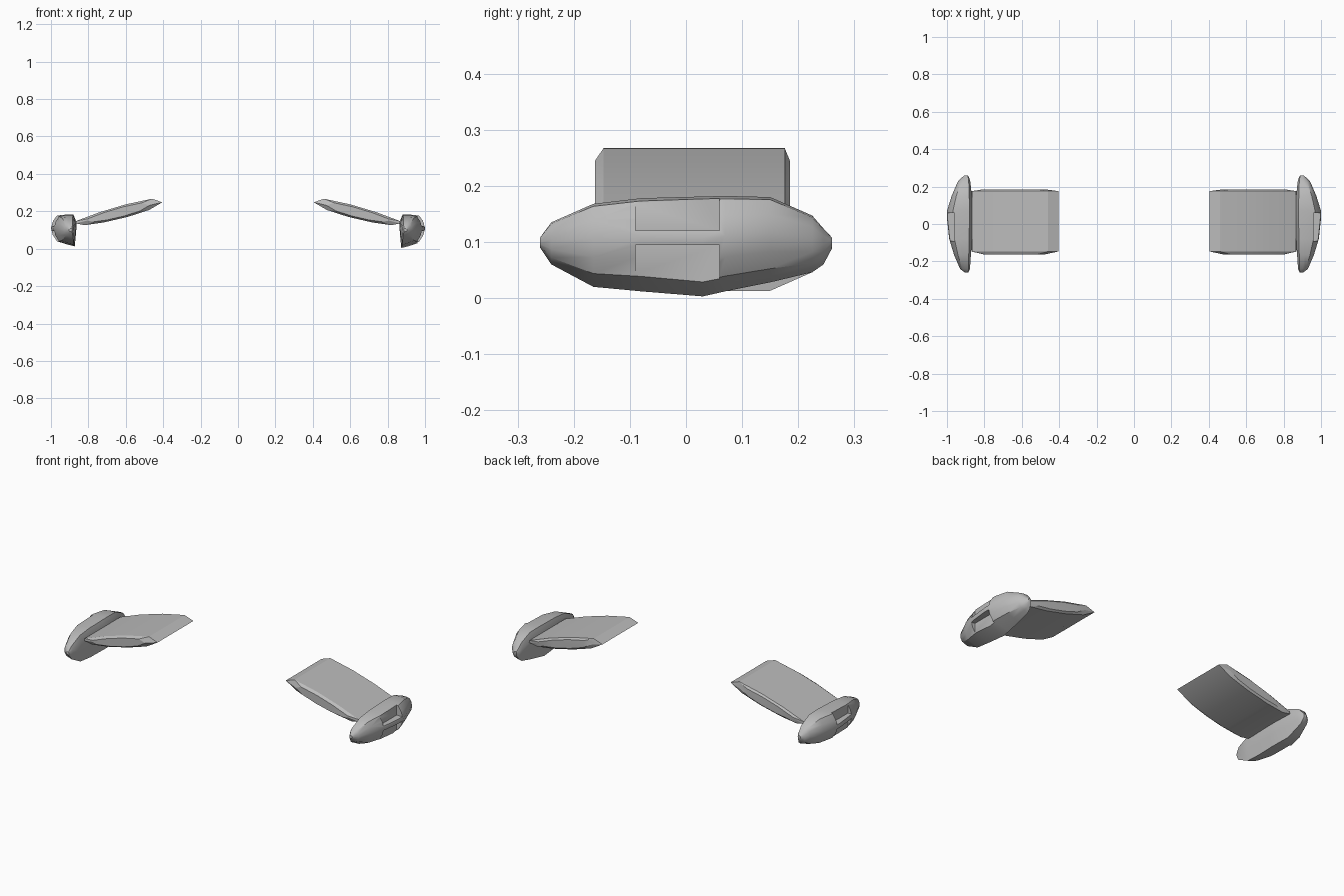
import bpy, bmesh, math

if "Cube" in bpy.data.objects:
    bpy.data.objects.remove(bpy.data.objects["Cube"])

grey = bpy.data.materials.new("hull grey")
grey.use_nodes = True
grey.diffuse_color = (0.5, 0.5, 0.5, 1)
grey.node_tree.nodes["Principled BSDF"].inputs["Base Color"].default_value = (0.5, 0.5, 0.5, 1)


def loft(name, rings):
    """Skin matching rings of points and cap both ends."""
    bm = bmesh.new()
    loops = [[bm.verts.new(p) for p in ring] for ring in rings]
    for a, b in zip(loops, loops[1:]):
        for i in range(len(a)):
            j = (i + 1) % len(a)
            bm.faces.new((a[i], a[j], b[j], b[i]))
    bm.faces.new(loops[0])
    bm.faces.new(loops[-1])
    bmesh.ops.recalc_face_normals(bm, faces=bm.faces)
    mesh = bpy.data.meshes.new(name)
    bm.to_mesh(mesh)
    bm.free()
    mesh.materials.append(grey)
    obj = bpy.data.objects.new(name, mesh)
    bpy.context.collection.objects.link(obj)
    return obj


def activate(obj):
    bpy.ops.object.select_all(action='DESELECT')
    obj.select_set(True)
    bpy.context.view_layer.objects.active = obj


def smooth(obj, degrees):
    activate(obj)
    bpy.ops.object.shade_smooth_by_angle(angle=math.radians(degrees))


def cut_pocket(obj, side, low, high):
    """Cut a flat-floored pocket into the outer flank."""
    bpy.ops.mesh.primitive_cube_add(size=1, location=(side * 1.06, -0.015, (low + high) / 2))
    cutter = bpy.context.object
    cutter.scale = (0.2, 0.15, high - low)
    cutter.data.materials.append(grey)
    cutter.hide_render = True
    activate(obj)
    mod = obj.modifiers.new("pocket", 'BOOLEAN')
    mod.operation, mod.object, mod.solver = 'DIFFERENCE', cutter, 'EXACT'
    bpy.ops.object.modifier_apply(modifier=mod.name)
    bpy.data.objects.remove(cutter)


# Pod cross-section: across (inner to outer) and up, both 0 to 1
section = [(.08, 0), (.42, .07), (.77, .16), (.93, .36), (1, .58), (.92, .8),
           (.77, .97), (.45, 1), (.13, 1), (0, .74), (.03, .4)]

# Pod stations: y, inner x, outer x, bottom z, top z
stations = [(-.26, .886, .904, .09, .108), (-.24, .877, .93, .06, .135),
            (-.165, .872, .962, .02, .168), (-.08, .866, .988, .012, .178),
            (.03, .862, 1, .003, .181), (.07, .862, 1, .012, .182),
            (.15, .867, .975, .028, .18), (.225, .875, .943, .046, .147),
            (.245, .88, .925, .06, .124), (.26, .888, .906, .088, .108)]

# Wing profile seen from the front: x, z
profile = [(.405, .248), (.46, .267), (.60, .237), (.74, .195), (.865, .148),
           (.868, .135), (.82, .126), (.72, .14), (.59, .17), (.475, .207)]
centre_x, centre_z = .65, .189

for side, label in ((1, "left"), (-1, "right")):
    # Rounded pod, with the keel carried further back on the right
    rings = []
    for y, xi, xo, zb, zt in stations:
        if side < 0 and -.1 < y < .2:
            zb = .013
        rings.append([(side * (xi + u * (xo - xi)), y, zb + v * (zt - zb)) for u, v in section])
    pod = loft(label + "_pod", rings)
    cut_pocket(pod, side, .12, .25)
    cut_pocket(pod, side, -.05, .095)
    smooth(pod, 35)

    # Wing with chamfered front and rear edges
    def ring(y, s):
        return [(side * (centre_x + (x - centre_x) * s), y,
                 centre_z + (z - centre_z) * s - (1 - s) * (x - centre_x) * .0) for x, z in profile]

    wing = loft(label + "_wing", [ring(-.162, .72), ring(-.147, 1), ring(.176, 1), ring(.185, .72)])
    smooth(wing, 20)
